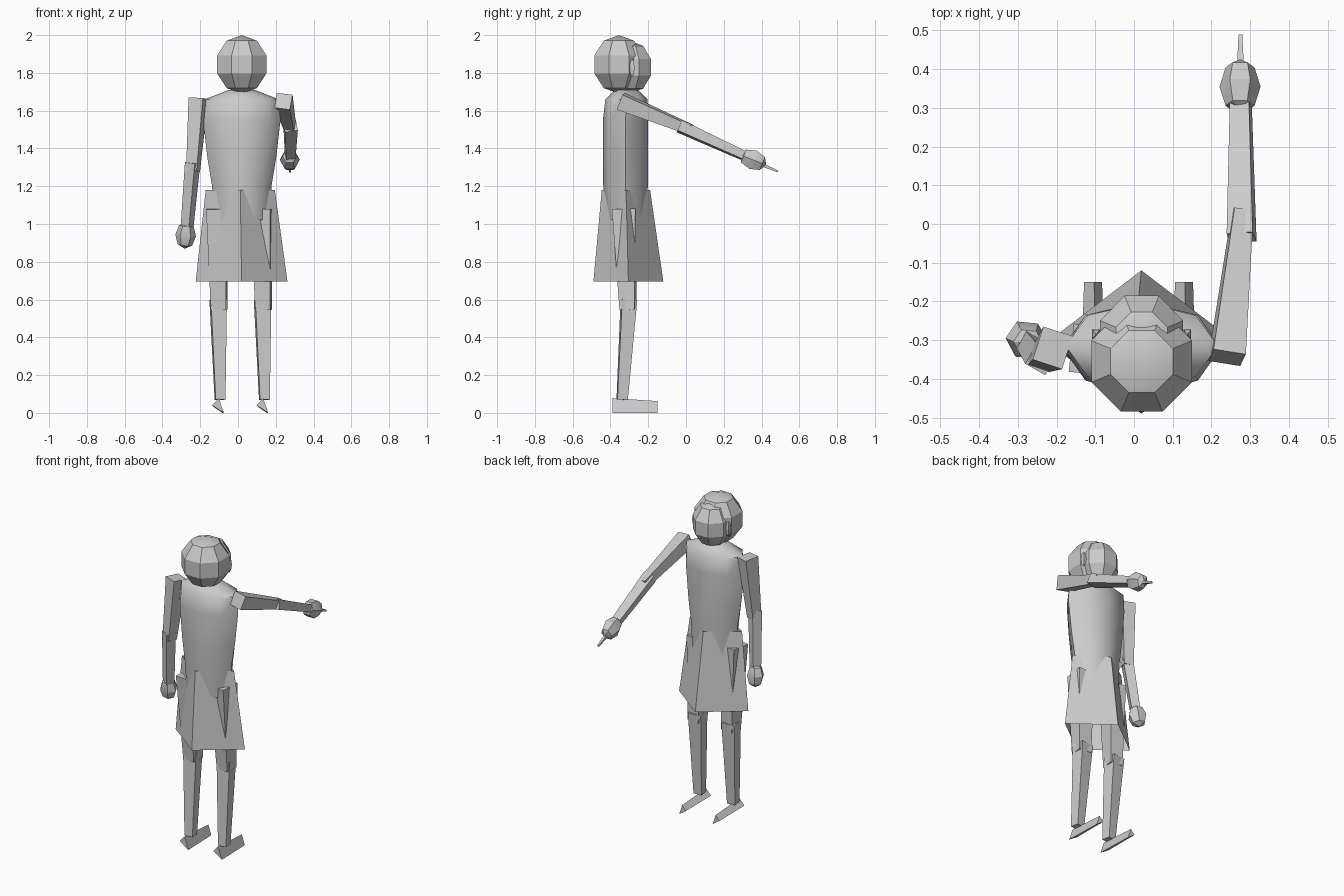
import bpy, bmesh
from math import cos, sin, pi, radians
from mathutils import Vector, Matrix

if "Cube" in bpy.data.objects:
    bpy.data.objects.remove(bpy.data.objects["Cube"])


def loft(name, rings, caps=True, smooth=None):
    """Skin a list of equal-length point rings."""
    bm = bmesh.new()
    rows = [[bm.verts.new(p) for p in ring] for ring in rings]
    n = len(rows[0])
    for a, b in zip(rows, rows[1:]):
        for i in range(n):
            j = (i + 1) % n
            bm.faces.new((a[i], a[j], b[j], b[i]))
    if caps:
        bm.faces.new(rows[0][::-1])
        bm.faces.new(rows[-1])
    return finish(name, bm, smooth)


def finish(name, bm, smooth=None):
    bmesh.ops.recalc_face_normals(bm, faces=bm.faces)
    me = bpy.data.meshes.new(name)
    bm.to_mesh(me)
    bm.free()
    ob = bpy.data.objects.new(name, me)
    bpy.context.collection.objects.link(ob)
    if smooth:
        bpy.ops.object.select_all(action='DESELECT')
        ob.select_set(True)
        bpy.context.view_layer.objects.active = ob
        bpy.ops.object.shade_smooth_by_angle(angle=radians(smooth))
    return ob


def ellipse(z, cx, cy, rx, ry, n):
    return [(cx + rx * cos(2 * pi * i / n), cy + ry * sin(2 * pi * i / n), z)
            for i in range(n)]


def limb(name, p0, p1, w0, w1, turn=0.0, n=4):
    """Tapered bar between two points; w0 and w1 are full (u, v) widths."""
    p0, p1 = Vector(p0), Vector(p1)
    d = (p1 - p0).normalized()
    u = Vector((1, 0, 0))
    u = (u - d * u.dot(d)).normalized()
    v = d.cross(u)
    r = 0.5 / cos(pi / n)
    t = radians(turn)
    u, v = u * cos(t) + v * sin(t), v * cos(t) - u * sin(t)
    angles = [2 * pi * (i + 0.5) / n for i in range(n)]
    rings = [[p + u * (w[0] * r * cos(a)) + v * (w[1] * r * sin(a)) for a in angles]
             for p, w in ((p0, w0), (p1, w1))]
    return loft(name, rings)


def ball(name, centre, size, segs, rings, axis=(0, 0, 1), smooth=None):
    """Low-poly ellipsoid with its pole along axis."""
    bm = bmesh.new()
    bmesh.ops.create_uvsphere(bm, u_segments=segs, v_segments=rings, radius=1)
    rot = Vector((0, 0, 1)).rotation_difference(Vector(axis)).to_matrix().to_4x4()
    m = (Matrix.Translation(centre) @ rot @ Matrix.Diagonal((*size, 1))
         @ Matrix.Rotation(pi / segs, 4, 'Z'))
    bm.transform(m)
    return finish(name, bm, smooth)


# Head: hair cap behind, face in front (+y), small ears
ball("hair", (0.02, -0.355, 1.845), (0.148, 0.148, 0.155), 8, 5, smooth=30)
ball("face", (0.02, -0.295, 1.83), (0.122, 0.125, 0.14), 8, 5, smooth=30)
for side in (-1, 1):
    ball("ear", (0.02 + side * 0.118, -0.285, 1.825), (0.014, 0.018, 0.048), 4, 4)

# Torso
torso = [(1.02, 0.02, -0.318, 0.148, 0.105), (1.20, 0.02, -0.32, 0.157, 0.118),
         (1.35, 0.02, -0.32, 0.182, 0.12), (1.55, 0.02, -0.32, 0.205, 0.12),
         (1.66, 0.02, -0.315, 0.197, 0.112), (1.71, 0.02, -0.315, 0.068, 0.06)]
loft("torso", [ellipse(*r, 8) for r in torso], smooth=50)

# Four-sided open skirt
loft("skirt", [ellipse(1.18, 0.012, -0.318, 0.183, 0.128, 4),
               ellipse(0.695, 0.019, -0.305, 0.243, 0.185, 4)], caps=False)

# Legs and wedge-shaped feet
for side, x in (("left", -0.105), ("right", 0.13)):
    limb(side + "_thigh", (x - 0.005, -0.325, 1.08), (x + 0.005, -0.308, 0.545),
         (0.105, 0.125), (0.08, 0.08), 6)
    limb(side + "_shin", (x, -0.302, 0.60), (x + 0.01, -0.338, 0.07),
         (0.085, 0.08), (0.052, 0.055), -6)
    section = ((-0.032, 0.04), (0.003, 0.078), (0.03, 0.0))
    loft(side + "_foot", [[(x + px * k, y, z * h) for px, z in section]
                          for y, k, h in ((-0.39, 1.0, 1.0), (-0.15, 0.75, 0.8))])

# Hanging arm
limb("left_upper_arm", (-0.21, -0.32, 1.665), (-0.238, -0.345, 1.28),
     (0.08, 0.09), (0.058, 0.06), 18)
limb("left_forearm", (-0.24, -0.35, 1.325), (-0.27, -0.31, 0.98),
     (0.06, 0.06), (0.05, 0.05), 30)
ball("left_hand", (-0.277, -0.30, 0.94), (0.052, 0.056, 0.072), 6, 4,
     axis=(-0.08, 0.15, -1), smooth=30)

# Pointing arm
limb("right_upper_arm", (0.24, -0.345, 1.65), (0.28, 0.03, 1.497),
     (0.085, 0.085), (0.05, 0.05), 10)
limb("right_forearm", (0.278, -0.035, 1.518), (0.276, 0.31, 1.36),
     (0.068, 0.06), (0.05, 0.045), -10)
ball("right_hand", (0.274, 0.355, 1.34), (0.053, 0.06, 0.075), 6, 4,
     axis=(0, 1, -0.4), smooth=30)
limb("pointing_finger", (0.275, 0.40, 1.315), (0.275, 0.487, 1.278),
     (0.018, 0.018), (0.01, 0.01))
